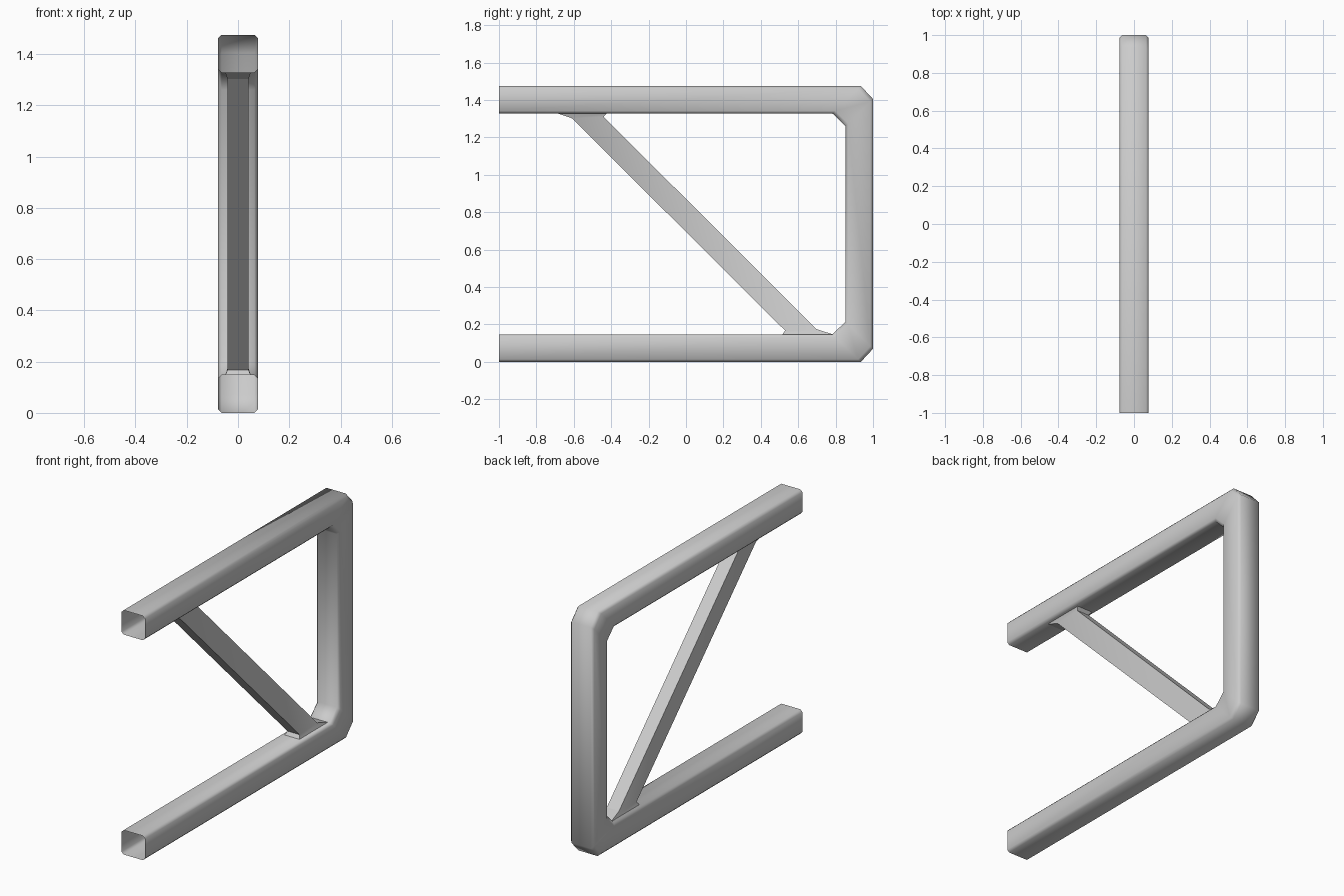
import bpy, bmesh, math

if "Cube" in bpy.data.objects:
    bpy.data.objects.remove(bpy.data.objects["Cube"])


def loft(name, rings, angle):
    """Skin a tube, open at both ends, through matching closed rings."""
    bm = bmesh.new()
    loops = [[bm.verts.new(p) for p in ring] for ring in rings]
    for a, b in zip(loops, loops[1:]):
        n = len(a)
        for i in range(n):
            j = (i + 1) % n
            bm.faces.new((a[i], a[j], b[j], b[i]))
    bmesh.ops.recalc_face_normals(bm, faces=bm.faces[:])
    mesh = bpy.data.meshes.new(name)
    bm.to_mesh(mesh)
    bm.free()
    obj = bpy.data.objects.new(name, mesh)
    bpy.context.collection.objects.link(obj)
    bpy.ops.object.select_all(action='DESELECT')
    obj.select_set(True)
    bpy.context.view_layer.objects.active = obj
    bpy.ops.object.shade_smooth_by_angle(angle=math.radians(angle))
    return obj


# Bent frame: chamfered square tube between an outer and an inner (y, z) path
H = 1.475
outer = [(-1, 0), (0.935, 0), (1, 0.07)]
inner = [(-1, 0.147), (0.783, 0.147), (0.853, 0.215)]
outer += [(y, H - z) for y, z in reversed(outer)]
inner += [(y, H - z) for y, z in reversed(inner)]
W, C = 0.078, 0.014
T = C / 0.147
section = [(-W + C, 0), (W - C, 0), (W, T), (W, 1 - T),
           (W - C, 1), (-W + C, 1), (-W, 1 - T), (-W, T)]
frame_rings = [[(x, o[0] + (i[0] - o[0]) * t, o[1] + (i[1] - o[1]) * t)
                for x, t in section] for o, i in zip(outer, inner)]
loft("bent_frame_tube", frame_rings, 60)

# Diagonal brace with flared feet: half width, lower edge, upper edge
stations = [
    (0.050, (0.515, 0.147), (0.785, 0.147)),
    (0.041, (0.530, 0.167), (0.697, 0.175)),
    (0.041, (-0.610, 1.302), (-0.440, 1.310)),
    (0.050, (-0.685, 1.328), (-0.425, 1.328)),
]
brace_rings = [[(-w, *lo), (w, *lo), (w, *hi), (-w, *hi)]
               for w, lo, hi in stations]
loft("diagonal_brace", brace_rings, 25)
